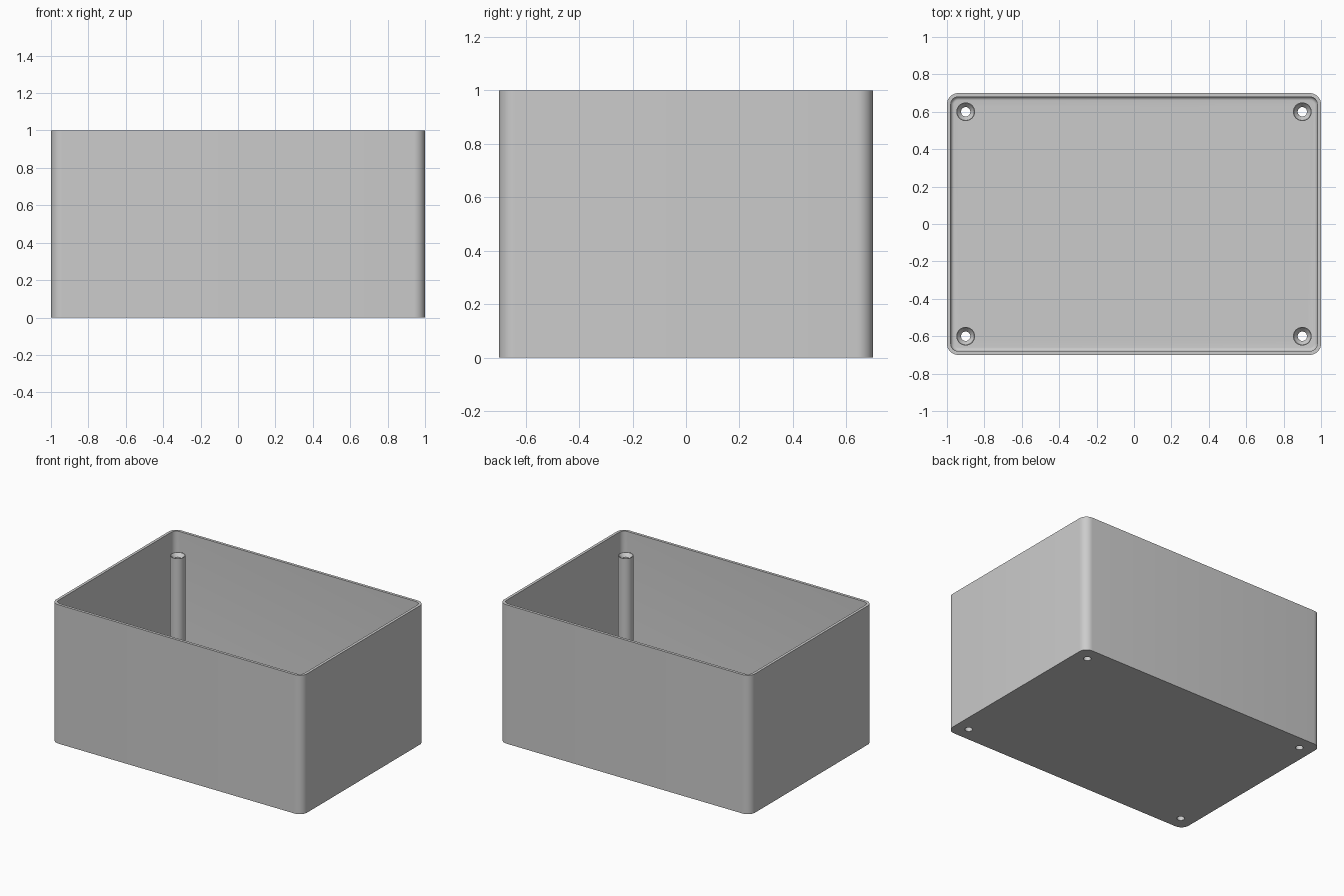
import bpy, bmesh, math

default = bpy.data.objects.get("Cube")
if default:
    bpy.data.objects.remove(default, do_unlink=True)

HALF_X, HALF_Y, HEIGHT = 1.0, 0.7, 1.0
CORNER, WALL, FLOOR, FILLET = 0.06, 0.02, 0.03, 0.02
POST_R, HOLE_R, POST_TOP = 0.05, 0.025, 0.87

gray = bpy.data.materials.new("light_gray")
gray.use_nodes = True
color = (0.6, 0.6, 0.6, 1)
gray.diffuse_color = color
gray.node_tree.nodes["Principled BSDF"].inputs["Base Color"].default_value = color


def rounded_loop(bm, inset, z, steps=8):
    """Ring of vertices around a rounded rectangle."""
    r = CORNER - inset
    ring = []
    for q, (sx, sy) in enumerate([(1, 1), (-1, 1), (-1, -1), (1, -1)]):
        for i in range(steps + 1):
            a = (q + i / steps) * math.pi / 2
            ring.append(bm.verts.new((sx * (HALF_X - CORNER) + r * math.cos(a),
                                      sy * (HALF_Y - CORNER) + r * math.sin(a), z)))
    return ring


def circle_loop(bm, x, y, r, z, n=32):
    return [bm.verts.new((x + r * math.cos(i * math.tau / n),
                          y + r * math.sin(i * math.tau / n), z)) for i in range(n)]


def bridge(bm, rings):
    for a, b in zip(rings, rings[1:]):
        n = len(a)
        for i in range(n):
            j = (i + 1) % n
            bm.faces.new((a[i], a[j], b[j], b[i]))


def finish(bm, name):
    bmesh.ops.recalc_face_normals(bm, faces=bm.faces)
    mesh = bpy.data.meshes.new(name)
    bm.to_mesh(mesh)
    bm.free()
    mesh.materials.append(gray)
    obj = bpy.data.objects.new(name, mesh)
    bpy.context.collection.objects.link(obj)
    return obj


def activate(obj):
    bpy.ops.object.select_all(action='DESELECT')
    obj.select_set(True)
    bpy.context.view_layer.objects.active = obj


def smooth(obj):
    activate(obj)
    bpy.ops.object.shade_smooth_by_angle(angle=math.radians(30))


# Open box: outer wall, rim, inner wall and filleted floor
bm = bmesh.new()
profile = [(0, 0), (0, HEIGHT), (WALL, HEIGHT)]
for i in range(7):
    a = i / 6 * math.pi / 2
    profile.append((WALL + FILLET * (1 - math.cos(a)) * 0.95,
                    FLOOR + FILLET * (1 - math.sin(a))))
rings = [rounded_loop(bm, inset, z) for inset, z in profile]
bridge(bm, rings)
bm.faces.new(rings[0])
bm.faces.new(rings[-1])
box = finish(bm, "box_shell")

posts = [(sx * 0.9, sy * 0.6) for sx in (-1, 1) for sy in (-1, 1)]

# Screw holes through the floor
bm = bmesh.new()
for x, y in posts:
    ends = [circle_loop(bm, x, y, HOLE_R, z) for z in (-0.1, 0.1)]
    bridge(bm, ends)
    for ring in ends:
        bm.faces.new(ring)
cutter = finish(bm, "hole_cutter")
cutter.hide_render = True
activate(box)
mod = box.modifiers.new("screw_holes", 'BOOLEAN')
mod.operation = 'DIFFERENCE'
mod.solver = 'EXACT'
mod.object = cutter
bpy.ops.object.modifier_apply(modifier=mod.name)
bpy.data.objects.remove(cutter, do_unlink=True)
smooth(box)

# Hollow corner posts with countersunk tops
for x, y in posts:
    bm = bmesh.new()
    section = [(POST_R, FLOOR), (POST_R, POST_TOP), (POST_R - 0.004, POST_TOP),
               (HOLE_R, POST_TOP - 0.025), (HOLE_R, FLOOR)]
    bridge(bm, [circle_loop(bm, x, y, r, z) for r, z in section + section[:1]])
    bmesh.ops.remove_doubles(bm, verts=bm.verts, dist=0.0001)
    name = ("back" if y > 0 else "front") + ("_left" if x > 0 else "_right") + "_screw_post"
    smooth(finish(bm, name))
